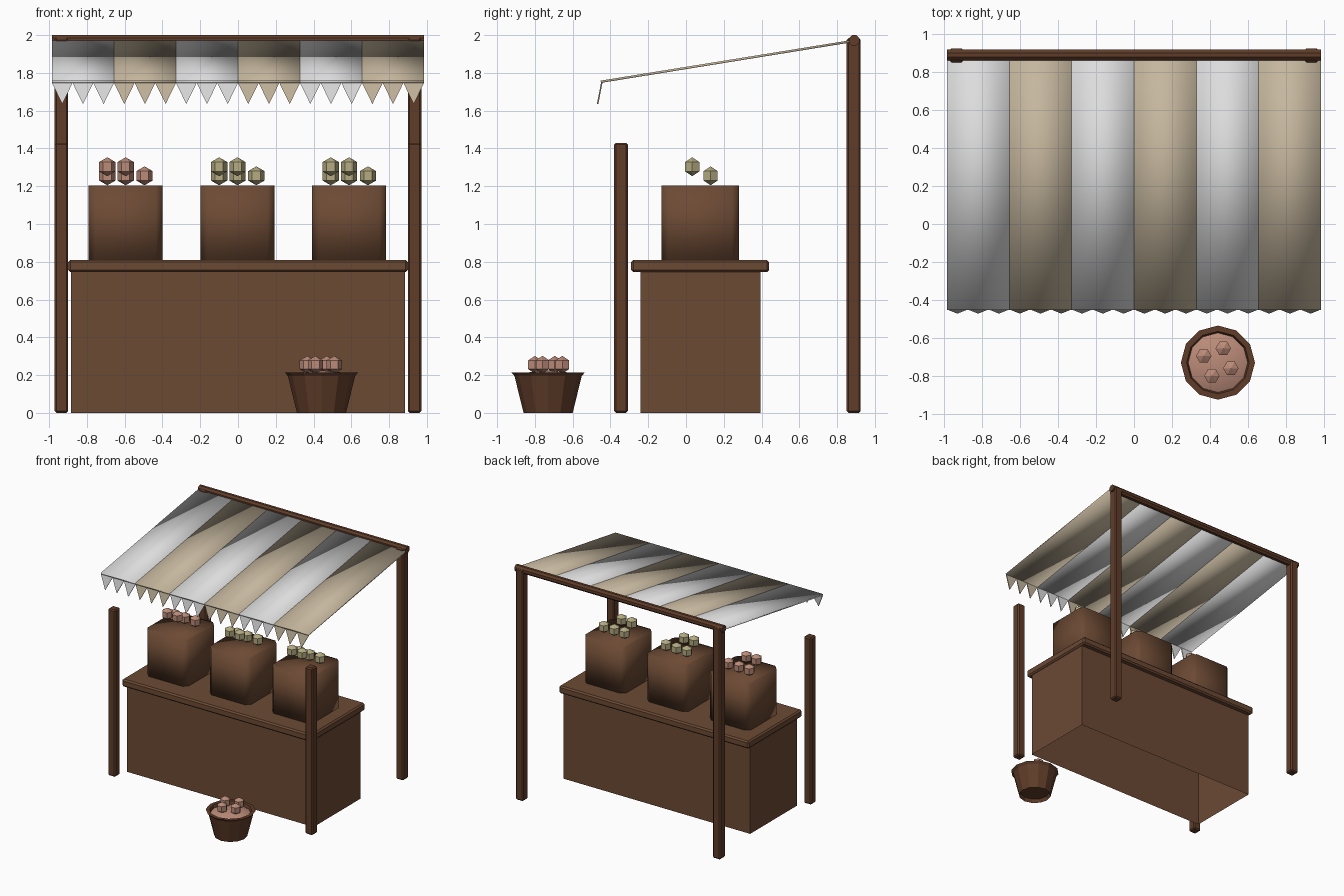
import bpy, bmesh, math
from mathutils import Vector

if "Cube" in bpy.data.objects:
    bpy.data.objects.remove(bpy.data.objects["Cube"])


def material(name, rgb):
    m = bpy.data.materials.new(name)
    m.diffuse_color = (*rgb, 1)
    m.use_nodes = True
    m.node_tree.nodes["Principled BSDF"].inputs["Base Color"].default_value = m.diffuse_color
    return m


WOOD = material("counter wood", (0.15, 0.068, 0.034))
DARK = material("post wood", (0.115, 0.046, 0.022))
WHITE = material("white cloth", (0.72, 0.72, 0.72))
BEIGE = material("beige cloth", (0.56, 0.47, 0.34))
PINK = material("pink fruit", (0.50, 0.26, 0.19))
GREEN = material("green fruit", (0.46, 0.41, 0.22))


def finish(name, bm, mat, smooth=False, recalc=True):
    if recalc:
        bmesh.ops.recalc_face_normals(bm, faces=bm.faces)
    me = bpy.data.meshes.new(name)
    bm.to_mesh(me)
    bm.free()
    me.materials.append(mat)
    for p in me.polygons:
        p.use_smooth = smooth
    ob = bpy.data.objects.new(name, me)
    bpy.context.collection.objects.link(ob)
    return ob


def box(name, lo, hi, mat, bevel=0.0):
    """Axis-aligned box between two corners."""
    bm = bmesh.new()
    bmesh.ops.create_cube(bm, size=1)
    lo, hi = Vector(lo), Vector(hi)
    for v in bm.verts:
        v.co = (lo + hi) / 2 + v.co * (hi - lo)
    if bevel:
        bmesh.ops.bevel(bm, geom=bm.edges[:], offset=bevel, segments=1, affect='EDGES')
    return finish(name, bm, mat)


def prism(name, pts, offset, mat, smooth=False):
    """Polygon extruded along an offset."""
    bm = bmesh.new()
    face = bm.faces.new([bm.verts.new(p) for p in pts])
    ext = bmesh.ops.extrude_face_region(bm, geom=[face], use_keep_orig=True)
    verts = [g for g in ext["geom"] if isinstance(g, bmesh.types.BMVert)]
    bmesh.ops.translate(bm, verts=verts, vec=offset)
    return finish(name, bm, mat, smooth)


def lathe(name, profile, sides, centre, mat, smooth=False):
    """Profile of (radius, height) pairs turned round the z axis."""
    bm = bmesh.new()
    rings = []
    for r, z in profile:
        n = 1 if r == 0 else sides
        rings.append([bm.verts.new((centre[0] + r * math.cos(math.tau * i / sides),
                                    centre[1] + r * math.sin(math.tau * i / sides),
                                    centre[2] + z)) for i in range(n)])
    for a, b in zip(rings, rings[1:]):
        for i in range(sides):
            j = (i + 1) % sides
            loop = [a[i % len(a)], a[j % len(a)], b[j % len(b)], b[i % len(b)]]
            bm.faces.new(list(dict.fromkeys(loop)))
    return finish(name, bm, mat, smooth)


def fruit(centre, mat, r=0.05):
    h, w = r / 2, r * 0.866
    lathe("fruit", [(0, -r), (w, -h), (w, h), (0, r)], 6, centre, mat)


# Counter: hollow base open underneath, with an overhanging top
base = box("counter_base", (-0.885, -0.24, 0), (0.885, 0.395, 0.75), WOOD)
bm = bmesh.new()
bm.from_mesh(base.data)
bmesh.ops.delete(bm, geom=[f for f in bm.faces if f.normal.z < -0.9], context='FACES')
bm.to_mesh(base.data)
bm.free()
box("counter_top", (-0.9, -0.29, 0.745), (0.9, 0.44, 0.81), WOOD, 0.012)

# Posts and ridge beam
for s in (-1, 1):
    x = s * 0.935
    box("front_post", (x - 0.036, -0.38, 0), (x + 0.036, -0.308, 1.43), DARK, 0.01)
    box("back_post", (x - 0.036, 0.851, 0), (x + 0.036, 0.925, 1.985), DARK, 0.01)
ring = [(-0.985, 0.89 + 0.03 * math.cos(math.tau * (i + 0.5) / 8),
         1.972 + 0.03 * math.sin(math.tau * (i + 0.5) / 8)) for i in range(8)]
prism("ridge_beam", ring, (1.97, 0, 0), DARK)

# Crates with chamfered corners and fruit piled on top
for cx, mat in ((-0.595, PINK), (-0.003, GREEN), (0.588, GREEN)):
    hx, y0, y1, c = 0.196, -0.13, 0.28, 0.036
    outline = [(cx - hx + c, y0), (cx + hx - c, y0), (cx + hx, y0 + c), (cx + hx, y1 - c),
               (cx + hx - c, y1), (cx - hx + c, y1), (cx - hx, y1 - c), (cx - hx, y0 + c)]
    prism("crate", [(x, y, 0.81) for x, y in outline], (0, 0, 0.395), WOOD, True)
    for dx in (-0.097, 0, 0.1):
        fruit((cx + dx, 0.13, 1.255), mat)
    for dx in (-0.097, 0):
        fruit((cx + dx, 0.033, 1.303), mat)

# Striped awning with a pointed valance
W = 1.97 / 6
for k in range(6):
    x0 = -0.985 + k * W
    x1 = x0 + W
    mat = BEIGE if k % 2 else WHITE
    prism("awning_stripe", [(x0, -0.45, 1.747), (x1, -0.45, 1.747), (x1, 0.885, 1.963),
                            (x0, 0.885, 1.963)], (0, -0.002, 0.012), mat, True)
    pts = [(x0, -0.45, 1.757), (x0, -0.45, 1.747)]
    for t in range(3):
        a = x0 + t * W / 3
        pts += [(a + W / 6, -0.472, 1.635), (a + W / 3, -0.45, 1.747)]
    prism("valance", pts + [(x1, -0.45, 1.757)], (0, 0.008, 0.001), mat)

# Fruit basket on the ground
B = (0.442, -0.73, 0)
lathe("basket", [(0, 0.03), (0.118, 0.03), (0.13, 0), (0.178, 0.195), (0.195, 0.215),
                 (0.165, 0.215), (0.15, 0.17)], 12, B, DARK)
lathe("fruit_heap", [(0.157, 0.19), (0.1, 0.215), (0, 0.225)], 12, B, PINK, True)
for x, y in ((0.367, -0.695), (0.47, -0.655), (0.51, -0.76), (0.41, -0.80)):
    fruit((x, y, 0.255), PINK, 0.047)
